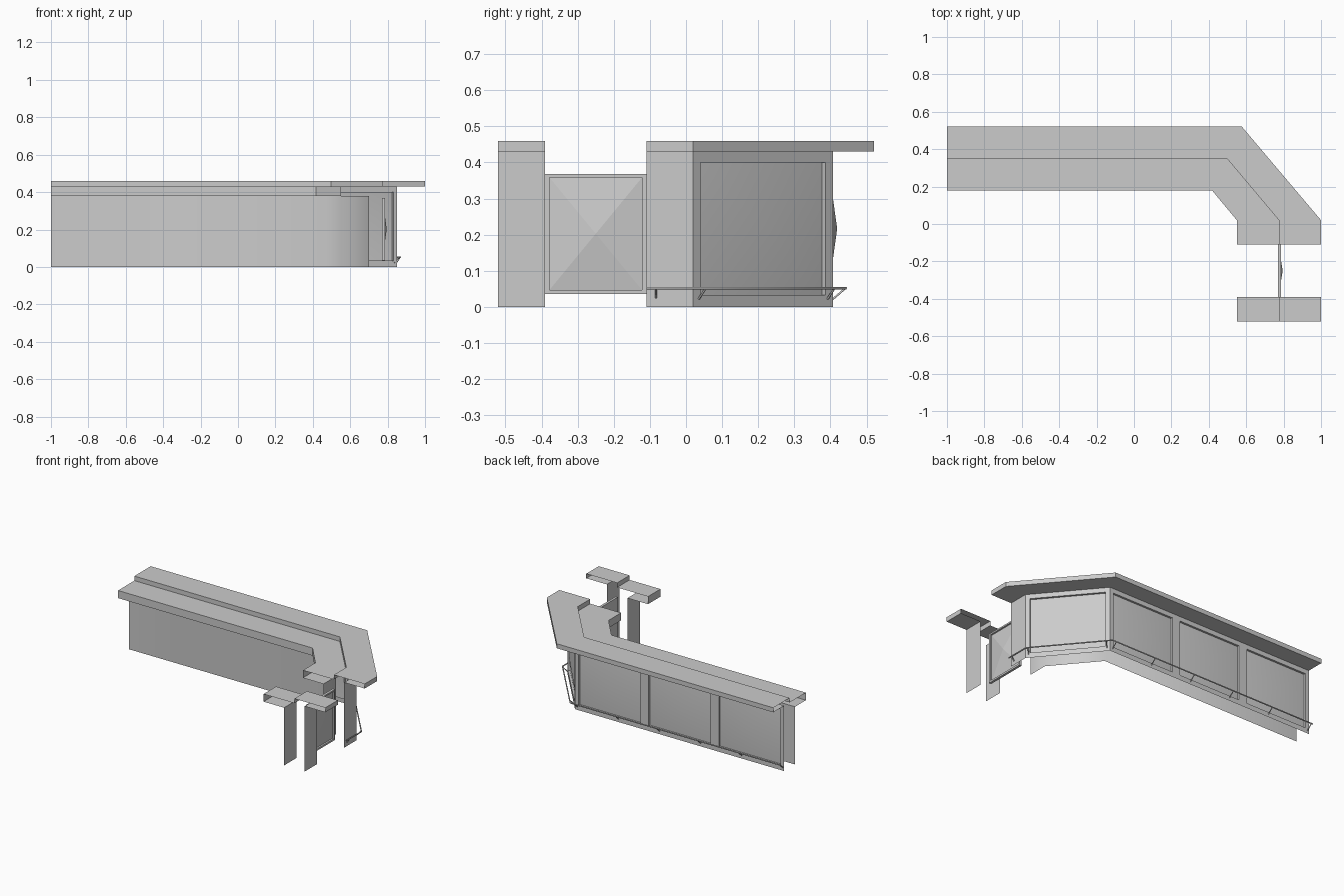
import bpy, bmesh, math
from mathutils import Vector

if "Cube" in bpy.data.objects:
    bpy.data.objects.remove(bpy.data.objects["Cube"])


def finish(bm, name, smooth=None):
    bmesh.ops.remove_doubles(bm, verts=bm.verts, dist=1e-5)
    mesh = bpy.data.meshes.new(name)
    bm.to_mesh(mesh)
    bm.free()
    ob = bpy.data.objects.new(name, mesh)
    bpy.context.collection.objects.link(ob)
    if smooth:
        bpy.context.view_layer.objects.active = ob
        ob.select_set(True)
        bpy.ops.object.shade_smooth_by_angle(angle=math.radians(smooth))
        ob.select_set(False)
    return ob


# Path stations: centre point and sideways vector of the counter (bar end to left end)
GATE_END = (Vector((0.775, -0.11, 0)), Vector((0.225, 0, 0)))
BEND_1 = (Vector((0.775, 0.02, 0)), Vector((0.225, 0, 0)))
BEND_2 = (Vector((0.497, 0.35, 0)), Vector((0.08, 0.17, 0)))
LEFT_END = (Vector((-1, 0.35, 0)), Vector((0, 0.17, 0)))
MAIN = [GATE_END, BEND_1, BEND_2, LEFT_END]
STUB = [(Vector((0.775, y, 0)), Vector((0.225, 0, 0))) for y in (-0.52, -0.39)]
W = 1 / 3  # wall position across the counter


def at(station, d, z):
    return station[0] + station[1] * d + Vector((0, 0, z))


# Open cross-section strip swept along the path
def sweep(name, path, profile, smooth=None):
    bm = bmesh.new()
    rows = [[bm.verts.new(at(s, d, z)) for d, z in profile] for s in path]
    for r, q in zip(rows, rows[1:]):
        for i in range(len(profile) - 1):
            bm.faces.new((r[i], q[i], q[i + 1], r[i + 1]))
    return finish(bm, name, smooth)


# Flat wall from a to b with recessed pyramid panels
def panel_wall(bm, a, b, z0, z1, spans, pz0, pz1, recess, rise):
    along = (b - a).normalized()
    length = (b - a).length
    out = along.cross(Vector((0, 0, 1)))

    def p(s, z, depth=0):
        return a + along * s + out * depth + Vector((0, 0, z))

    def face(*pts):
        bm.faces.new([bm.verts.new(v) for v in pts])

    cuts = [0] + [s for span in spans for s in span] + [length]
    for i, (s, t) in enumerate(zip(cuts, cuts[1:])):
        if i % 2 == 0:
            face(p(s, z0), p(t, z0), p(t, z1), p(s, z1))
            continue
        face(p(s, z0), p(t, z0), p(t, pz0), p(s, pz0))
        face(p(s, pz1), p(t, pz1), p(t, z1), p(s, z1))
        corners = [(s, pz0), (t, pz0), (t, pz1), (s, pz1)]
        peak = p((s + t) / 2, (pz0 + pz1) / 2, rise - recess)
        for c, d in zip(corners, corners[1:] + corners[:1]):
            face(p(*c), p(*d), p(*d, -recess), p(*c, -recess))
            face(p(*c, -recess), p(*d, -recess), peak)


inner = [(-W, 0), (-W, 0.38)]
tops = [(-W, 0.38), (-1, 0.38), (-1, 0.43), (0, 0.43), (0, 0.46), (1, 0.46), (1, 0.43), (W, 0.43)]
outer = [(W, 0.43), (W, 0)]

# Main counter and the short stub on the other side of the gate
for label, path in (("counter", MAIN), ("stub", STUB)):
    sweep(label + "_inner_wall", path, inner, 55)
    sweep(label + "_stepped_top", path, tops)
sweep("stub_outer_wall", STUB, outer)

# Outer panelled walls
bm = bmesh.new()
w = [at(s, W, 0) for s in MAIN]
panel_wall(bm, w[0], w[1], 0, 0.43, [], 0, 0, 0, 0)
L = (w[2] - w[1]).length
panel_wall(bm, w[1], w[2], 0, 0.43, [(0.027, L - 0.027)], 0.033, 0.4, 0.0135, 0.0255)
L = (w[3] - w[2]).length
pw = (L - 0.05 - 0.12) / 3
spans = [(0.025 + i * (pw + 0.06), 0.025 + i * (pw + 0.06) + pw) for i in range(3)]
panel_wall(bm, w[2], w[3], 0, 0.43, spans, 0.033, 0.4, 0.0135, 0.0255)
finish(bm, "panelled_outer_wall", 25)

# Gate: thin slab with one raised panel on the outer side
bm = bmesh.new()
f0, f1 = Vector((0.785, -0.39, 0)), Vector((0.785, -0.11, 0))
panel_wall(bm, f0, f1, 0.035, 0.368, [(0.012, 0.268)], 0.047, 0.358, 0.011, 0.021)
back = Vector((-0.016, 0, 0))
ring = [f0 + Vector((0, 0, 0.035)), f1 + Vector((0, 0, 0.035)),
        f1 + Vector((0, 0, 0.368)), f0 + Vector((0, 0, 0.368))]
for c, d in zip(ring, ring[1:] + ring[:1]):
    bm.faces.new([bm.verts.new(v) for v in (c, c + back, d + back, d)])
bm.faces.new([bm.verts.new(v + back) for v in reversed(ring)])
finish(bm, "gate")


# Foot rail and its brackets
def tube(name, lines, radius):
    cu = bpy.data.curves.new(name, 'CURVE')
    cu.dimensions = '3D'
    cu.bevel_depth = radius
    cu.bevel_resolution = 1
    cu.use_fill_caps = True
    for pts in lines:
        sp = cu.splines.new('POLY')
        sp.points.add(len(pts) - 1)
        for q, v in zip(sp.points, pts):
            q.co = (*v, 1)
    bpy.context.collection.objects.link(bpy.data.objects.new(name, cu))


rz = 0.052
tube("foot_rail", [[(0.868, -0.11, rz), (0.868, 0.045, rz), (0.534, 0.442, rz), (-1, 0.442, rz)]], 0.004)
brackets = [[(0.868, -0.083, rz), (0.85, -0.083, 0.025)]]
diag = (w[2] - w[1]).normalized()
n = diag.cross(Vector((0, 0, 1)))
for s in (0.02, 0.487):
    foot = w[1] + diag * s
    brackets.append([foot + n * 0.03 + Vector((0, 0, rz)), foot + Vector((0, 0, 0.022))])
for i in range(6):
    x = 0.505 - i * 0.299
    brackets.append([(x, 0.442, rz), (x, 0.405, 0.02)])
tube("rail_brackets", brackets, 0.003)
